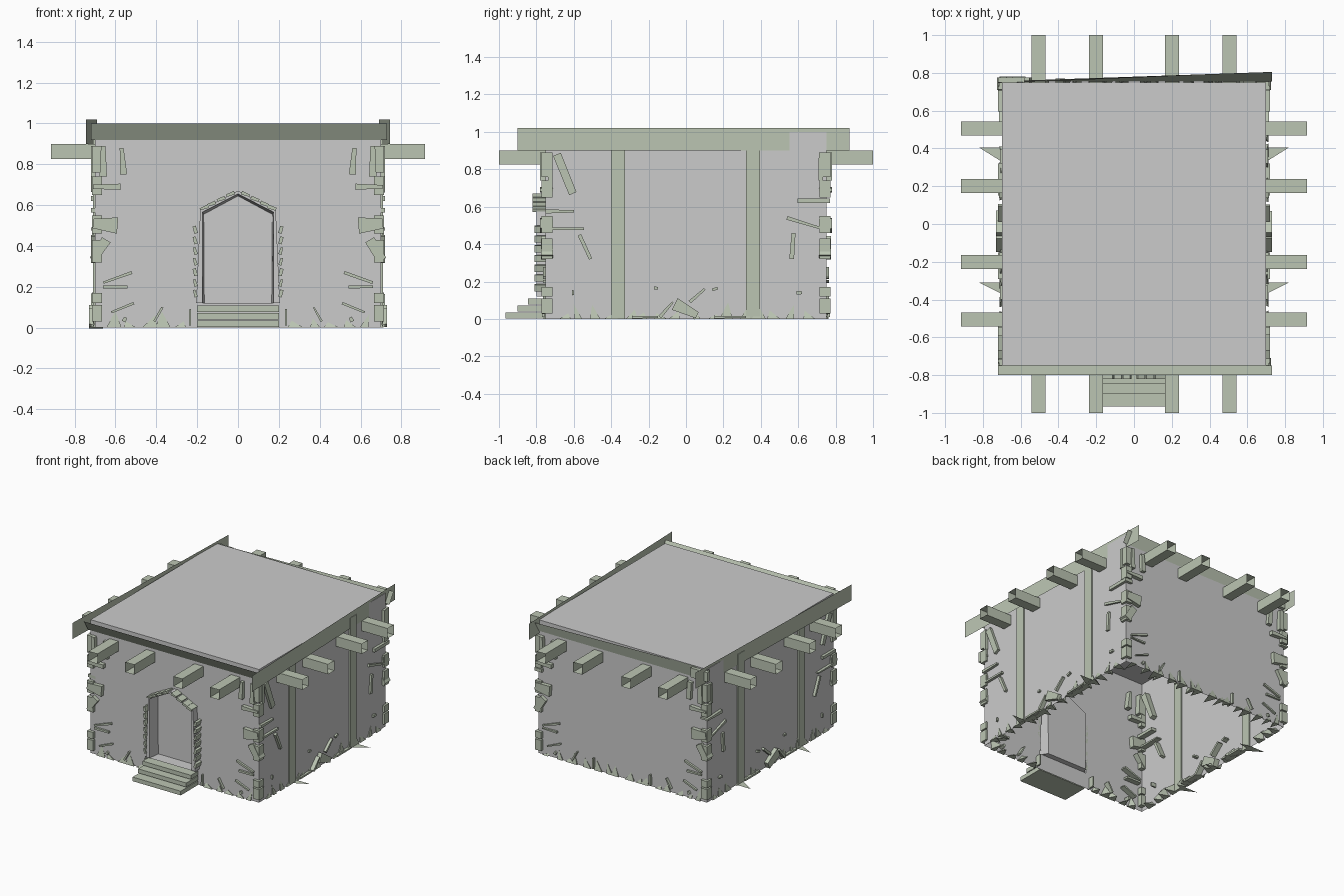
import bpy, bmesh, math, random
from mathutils import Matrix, Vector

if "Cube" in bpy.data.objects:
    bpy.data.objects.remove(bpy.data.objects["Cube"])

random.seed(4)
green = bpy.data.materials.new("weathered_green")
green.diffuse_color = (0.5, 0.56, 0.45, 1)
green.use_nodes = True
green.node_tree.nodes["Principled BSDF"].inputs["Base Color"].default_value = green.diffuse_color


def finish(name, bm, mat=green, fix=True):
    if fix:
        bmesh.ops.recalc_face_normals(bm, faces=bm.faces)
    me = bpy.data.meshes.new(name)
    bm.to_mesh(me)
    bm.free()
    ob = bpy.data.objects.new(name, me)
    bpy.context.collection.objects.link(ob)
    if mat:
        me.materials.append(mat)


def face(bm, pts):
    return bm.faces.new([bm.verts.new(p) for p in pts])


def box(bm, lo, hi, matrix=Matrix(), taper=1.0):
    c = [(a + b) / 2 for a, b in zip(lo, hi)]
    s = [b - a for a, b in zip(lo, hi)]
    vs = bmesh.ops.create_cube(bm, size=1)["verts"]
    for v in vs:
        k = taper if v.co.x > 0 else 1
        p = Vector((v.co.x * s[0], v.co.y * s[1], v.co.z * s[2] * k)) + Vector(c)
        v.co = matrix @ p


# Open-bottomed hut shell with a pointed door hole in the front
X, Y, H = 0.70, 0.75, 1.0
bm = bmesh.new()
for s in (1, -1):
    half = [(X, 0), (0, 0), (0, .12), (.205, .12), (.185, .575), (0, .67), (0, H), (X, H)]
    face(bm, [(s * x, -Y, z) for x, z in half][::-s])
    face(bm, [(s * X, -Y, 0), (s * X, Y, 0), (s * X, Y, H), (s * X, -Y, H)][::s])
face(bm, [(X, Y, 0), (-X, Y, 0), (-X, Y, H), (X, Y, H)])
face(bm, [(-X, -Y, H), (X, -Y, H), (X, Y, H), (-X, Y, H)])
finish("hut_walls_and_roof", bm, None, False)


# Door frame, recessed reveal and door panel
def arch(w, e, a, b, y):
    return [(-b, y, .12), (-w, y, e), (0, y, a), (w, y, e), (b, y, .12)]


bm = bmesh.new()
loops = [arch(.185, .575, .67, .205, -.75), arch(.185, .575, .67, .205, -.80),
         arch(.175, .565, .655, .175, -.80), arch(.168, .555, .645, .165, -.71)]
for a, b in zip(loops, loops[1:]):
    for i in range(4):
        face(bm, [a[i], a[i + 1], b[i + 1], b[i]])
face(bm, loops[-1])
face(bm, [(-.22, -.80, .12), (.22, -.80, .12), (.165, -.71, .12), (-.165, -.71, .12)])
bmesh.ops.remove_doubles(bm, verts=bm.verts, dist=1e-4)
finish("door_frame", bm, None)

# Steps
bm = bmesh.new()
for i, y in enumerate((-.965, -.90, -.845)):
    box(bm, (-.2, y, i * .037 + .003), (.2, -.76, i * .037 + .034))
finish("front_steps", bm)

# Beam ends: open square tubes on all four walls
bm = bmesh.new()


def tube(bm, u, start, end, side):
    ring = [(u - .037, .825), (u + .037, .825), (u + .037, .90), (u - .037, .90)]
    for (a, za), (b, zb) in zip(ring, ring[1:] + ring[:1]):
        q = [(a, start, za), (b, start, zb), (b, end, zb), (a, end, za)]
        face(bm, [(p[1], p[0], p[2]) if side else p for p in q])


for u in (-.505, -.2, .2, .505):
    for s in (-1, 1):
        tube(bm, u, s * Y, s * 1.0, False)
        tube(bm, u, s * X, s * .915, True)
bmesh.ops.remove_doubles(bm, verts=bm.verts, dist=1e-4)
finish("beam_ends", bm)

# Roof edge boards: thin, crooked planks
bm = bmesh.new()
for s in (-1, 1):
    face(bm, [(s * .745, -.90, .90), (s * .69, .875, .90),
              (s * .69, .875, 1.02), (s * .745, -.90, 1.02)])
face(bm, [(-.72, -.75, .92), (.73, -.75, .92), (.73, -.80, 1.0), (-.72, -.80, 1.0)])
face(bm, [(-.72, .755, .92), (.73, .755, .92), (.73, .805, 1.0), (-.72, .745, 1.0)])
box(bm, (-.72, .75, .92), (-.58, .775, .99))
finish("roof_edge_boards", bm)

# Side posts with splayed feet
bm = bmesh.new()
for s in (-1, 1):
    for y0, y1, z in ((-.40, -.325, .92), (.32, .395, .98)):
        a, b = sorted((s * .69, s * .71))
        box(bm, (a, y0, 0), (b, y1, z))
    for y0, tip in ((-.37, -.31), (.33, .405)):
        face(bm, [(s * .70, y0, .003), (s * .70, tip, .003), (s * .82, tip, .003)])
finish("side_posts", bm)

# Stone chips set in the walls: u0, z0, u1, z1, width, outward depth
front_chips = [
    (.66, .74, .66, .89, .036, .03), (.56, .75, .57, .88, .034, .025),
    (.575, .69, .71, .69, .03, .03), (.59, .50, .71, .51, .08, .03),
    (.645, .43, .705, .33, .05, .025), (.52, .27, .66, .22, .015, .015),
    (.54, .20, .66, .20, .015, .015), (.51, .12, .62, .075, .012, .015),
    (.41, .03, .37, .10, .012, .02), (.235, .01, .235, .09, .012, .02),
    (.56, .03, .55, .05, .02, .015)]
side_chips = [
    (-.69, .88, -.605, .67, .045, .02), (-.75, .575, -.60, .575, .022, .02),
    (-.725, .482, -.545, .482, .015, .02), (-.57, .45, -.51, .32, .02, .02),
    (-.725, .74, -.725, .89, .025, .02), (.72, .74, .72, .89, .025, .02),
    (.595, .632, .77, .632, .025, .02), (.54, .54, .72, .485, .02, .015),
    (.565, .32, .575, .46, .025, .015), (.02, .09, .10, .16, .018, .02),
    (.14, .155, .17, .165, .015, .015), (-.17, .165, -.15, .165, .015, .015),
    (-.61, .14, -.60, .14, .03, .015), (.59, .14, .62, .14, .02, .015),
    (-.14, .01, -.07, .09, .02, .03), (-.06, .08, .06, .02, .07, .03),
    (-.29, .01, -.15, .01, .014, .02), (.15, .01, .32, .01, .014, .02)]


def chip(bm, wall, u0, z0, u1, z1, width, out, inn=.04):
    origin, along, normal = wall
    d = Vector((u1 - u0, z1 - z0))
    ang = math.atan2(d.y, d.x)
    ax = along * math.cos(ang) + Vector((0, 0, math.sin(ang)))
    up = -along * math.sin(ang) + Vector((0, 0, math.cos(ang)))
    mid = origin + along * (u0 + u1) / 2 + Vector((0, 0, (z0 + z1) / 2))
    m = Matrix((ax, normal, up)).transposed().to_4x4()
    m.translation = mid
    L = d.length / 2
    box(bm, (-L, -inn, -width / 2), (L, out, width / 2), m, random.uniform(.5, 1))


ex, ey = Vector((1, 0, 0)), Vector((0, 1, 0))
walls = {"front": (-ey * Y, ex, -ey), "back": (ey * Y, ex, ey),
         "right": (ex * X, ey, ex), "left": (-ex * X, ey, -ex)}
for name, wall in walls.items():
    bm = bmesh.new()
    if name in ("front", "back"):
        for s in (-1, 1):
            for u0, z0, u1, z1, w, o in front_chips:
                chip(bm, wall, s * u0, z0, s * u1, z1, w, o)
    else:
        for c in side_chips:
            chip(bm, wall, *c)
    # small wedge rubble along the foot of the wall, mostly poking inwards
    span = .66 if name in ("front", "back") else .71
    for i in range(16):
        u = -span + 2 * span * (i + random.uniform(.2, .8)) / 16
        if name == "front" and abs(u) < .23:
            continue
        o, a, n = wall
        w, h = random.uniform(.02, .04), random.uniform(.02, .09)
        base = o + a * u
        pts = [base + a * w + n * .012, base - a * w + n * .012,
               base - n * random.uniform(.04, .09),
               base + a * random.uniform(-.03, .03) + Vector((0, 0, h))]
        vs = [bm.verts.new(p) for p in pts]
        for f in ((0, 1, 2), (0, 1, 3), (1, 2, 3), (2, 0, 3)):
            bm.faces.new([vs[k] for k in f])
    finish(name + "_wall_stones", bm)

# Quoin stones down the four corners
bm = bmesh.new()
for sx in (-1, 1):
    for sy in (-1, 1):
        for z0, z1 in ((.03, .11), (.12, .17), (.32, .43), (.46, .55), (.65, .74), (.76, .89)):
            a, b = sorted((sx * .665, sx * .715))
            c, d = sorted((sy * .715, sy * .772))
            box(bm, (a, c, z0), (b, d, z1))
finish("corner_stones", bm)

# Thin stones edging the doorway
bm = bmesh.new()
for s in (-1, 1):
    for i in range(7):
        z = .15 + i * .052
        chip(bm, walls["front"], s * .205, z, s * .215, z + .035, .018, .06, 0)
    for t in (.2, .45, .7, .9):
        x, z = .185 * t, .67 - .095 * t
        chip(bm, walls["front"], s * (x - .02), z + .01, s * (x + .02), z - .005, .018, .07, 0)
finish("doorway_stones", bm)
